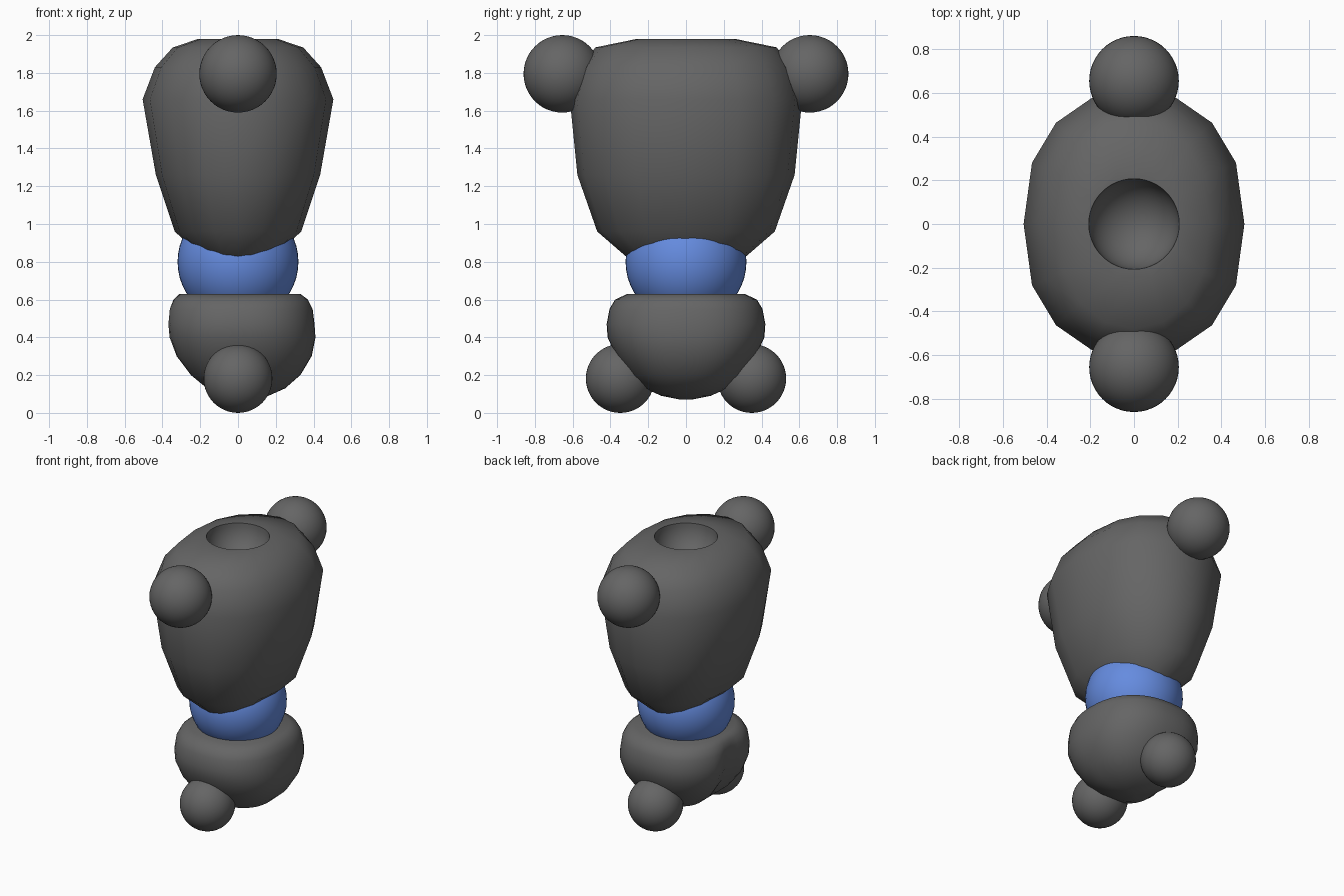
import bpy, bmesh, math

if "Cube" in bpy.data.objects:
    bpy.data.objects.remove(bpy.data.objects["Cube"])


def material(name, rgb):
    m = bpy.data.materials.new(name)
    m.diffuse_color = (*rgb, 1)
    m.use_nodes = True
    m.node_tree.nodes["Principled BSDF"].inputs["Base Color"].default_value = m.diffuse_color
    return m


GREY = material("dark_grey", (0.13, 0.13, 0.13))
BLUE = material("blue", (0.13, 0.26, 0.74))


def smooth(obj, angle):
    bpy.ops.object.select_all(action='DESELECT')
    obj.select_set(True)
    bpy.context.view_layer.objects.active = obj
    bpy.ops.object.shade_smooth_by_angle(angle=math.radians(angle))


def ball(name, mat, radius, loc):
    bpy.ops.mesh.primitive_uv_sphere_add(segments=48, ring_count=24, radius=radius, location=loc)
    obj = bpy.context.object
    obj.name = name
    obj.data.materials.append(mat)
    smooth(obj, 60)
    return obj


def loft(name, mat, rings):
    """Skin a list of rings (bottom to top) and cap both ends."""
    bm = bmesh.new()
    loops = [[bm.verts.new(p) for p in ring] for ring in rings]
    n = len(loops[0])
    for a, b in zip(loops, loops[1:]):
        for i in range(n):
            j = (i + 1) % n
            bm.faces.new((a[i], a[j], b[j], b[i]))
    bm.faces.new(loops[0][::-1])
    bm.faces.new(loops[-1])
    mesh = bpy.data.meshes.new(name)
    bm.to_mesh(mesh)
    bm.free()
    obj = bpy.data.objects.new(name, mesh)
    bpy.context.collection.objects.link(obj)
    mesh.materials.append(mat)
    return obj


def spow(v, p):
    return math.copysign(abs(v) ** p, v)


# Chest: 16-sided tapered body, (z, half depth x, half width y)
chest_profile = [(0.75, 0.10, 0.20), (0.83, 0.19, 0.32), (0.96, 0.335, 0.47),
                 (1.26, 0.435, 0.575), (1.66, 0.505, 0.615), (1.83, 0.44, 0.56),
                 (1.935, 0.345, 0.48), (1.98, 0.21, 0.26)]
rings = []
for z, rx, ry in chest_profile:
    angles = [2 * math.pi * i / 16 for i in range(16)]
    rings.append([(rx * math.cos(a), ry * spow(math.sin(a), 0.82), z) for a in angles])
chest = loft("chest", GREY, rings)

# Neck socket: round hollow cut in the chest top
cutter = ball("neck_socket_cutter", GREY, 0.207, (0, 0, 1.98))
cutter.hide_render = True
mod = chest.modifiers.new("neck_socket", 'BOOLEAN')
mod.operation = 'DIFFERENCE'
mod.solver = 'EXACT'
mod.object = cutter
smooth(chest, 55)
bpy.ops.object.modifier_apply(modifier=mod.name)
bpy.data.objects.remove(cutter)
smooth(chest, 55)

# Pelvis: rounded bowl with a groove on the -x side, (z, half y, +x, -x)
pelvis_profile = [(0.07, 0.03, 0.07, 0.01), (0.09, 0.13, 0.16, 0.09), (0.13, 0.22, 0.25, 0.18),
                  (0.20, 0.30, 0.33, 0.27), (0.30, 0.37, 0.39, 0.345), (0.40, 0.415, 0.41, 0.38),
                  (0.47, 0.42, 0.405, 0.385), (0.55, 0.405, 0.395, 0.375),
                  (0.60, 0.375, 0.37, 0.35), (0.63, 0.31, 0.33, 0.31)]
rings = []
for z, ry, xp, xm in pelvis_profile:
    ring = []
    groove = 0.06 * math.sin(math.pi * min(1, max(0, (z - 0.07) / 0.56)))
    for i in range(48):
        a = 2 * math.pi * i / 48
        c, s = spow(math.cos(a), 0.85), spow(math.sin(a), 0.85)
        x, y = (xp if c > 0 else xm) * c, ry * s
        if c < 0:
            x += groove * math.exp(-(y / 0.09) ** 2)
        ring.append((x, y, z))
    rings.append(ring)
pelvis = loft("pelvis", GREY, rings)
smooth(pelvis, 55)

# Waist joint
ball("waist_ball", BLUE, 0.32, (0, 0, 0.80))

# Shoulder and hip joints
for side, s in (("front", -1), ("back", 1)):
    ball(side + "_shoulder_ball", GREY, 0.205, (0, 0.655 * s, 1.795))
    ball(side + "_hip_ball", GREY, 0.182, (0, 0.348 * s, 0.182))
